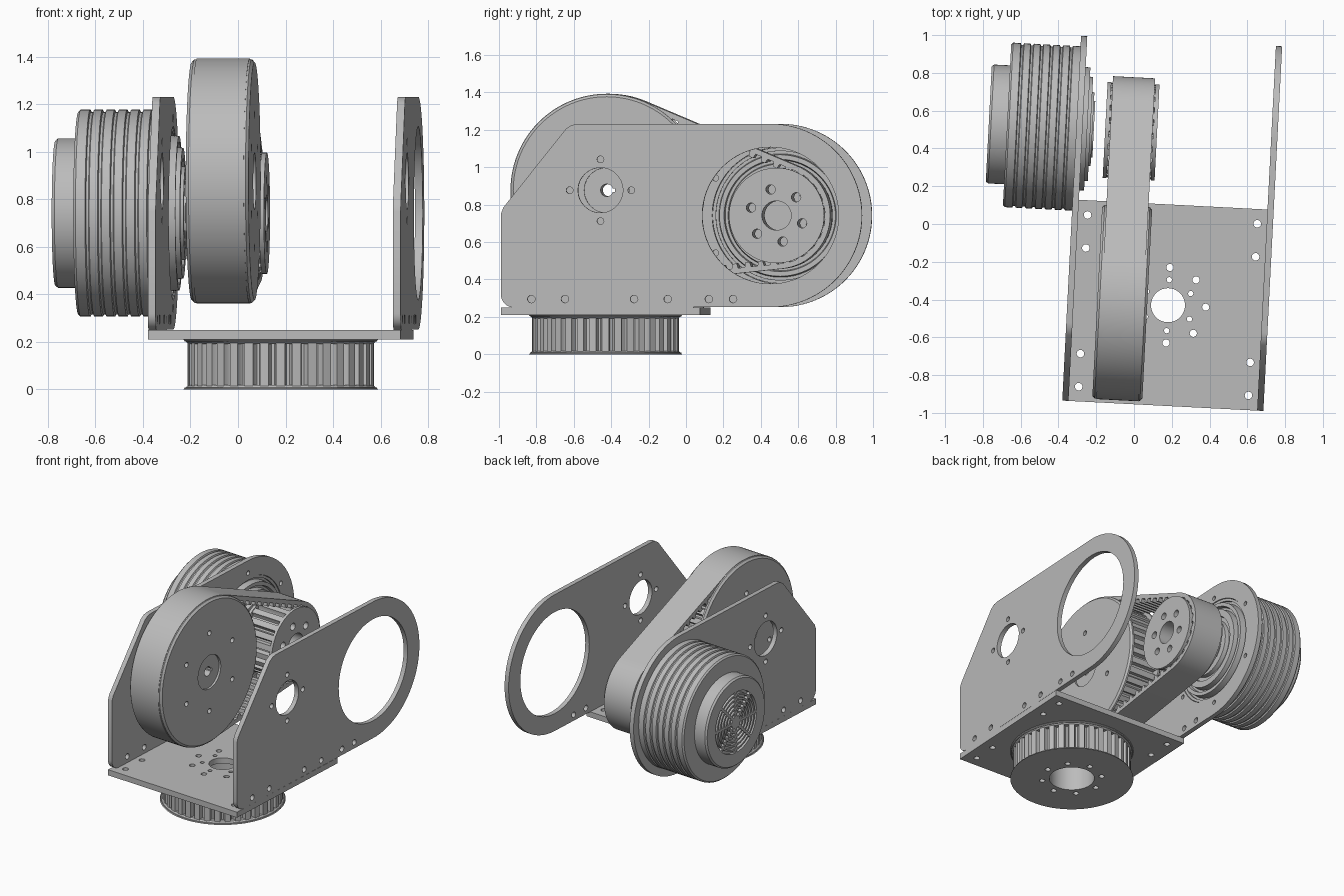
import bpy, bmesh
from math import sin, cos, pi, tau, radians, acos, atan2, hypot
from mathutils import Matrix, Vector

cube = bpy.data.objects.get("Cube")
if cube:
    bpy.data.objects.remove(cube)

grey = bpy.data.materials.new("machined grey")
grey.use_nodes = True
grey.diffuse_color = (0.5, 0.5, 0.5, 1)
grey.node_tree.nodes["Principled BSDF"].inputs["Base Color"].default_value = (0.5, 0.5, 0.5, 1)

# The whole assembly is turned slightly about the vertical axis of the base pulley
PLACE = Matrix.Translation((0.18, -0.43, 0)) @ Matrix.Rotation(radians(-2.95), 4, 'Z')
# Sideways parts: drawn in (y, z), thick along x.  Flat parts: drawn in (x, y), thick along z
SIDE = Matrix(((0, 0, 1, 0), (1, 0, 0, 0), (0, 1, 0, 0), (0, 0, 0, 1)))
FLAT = Matrix.Identity(4)
AXLE = (0.0, 0.877)     # big pulley axis
DRIVE = (0.91, 0.742)   # motor axis


def finish(name, mesh, matrix):
    bm = bmesh.new()
    bm.from_mesh(mesh)
    bmesh.ops.remove_doubles(bm, verts=bm.verts, dist=0.0002)
    bmesh.ops.recalc_face_normals(bm, faces=bm.faces)
    bm.to_mesh(mesh)
    bm.free()
    mesh.transform(PLACE @ matrix)
    mesh.materials.clear()
    mesh.materials.append(grey)
    obj = bpy.data.objects.new(name, mesh)
    bpy.context.collection.objects.link(obj)
    bpy.ops.object.select_all(action='DESELECT')
    obj.select_set(True)
    bpy.context.view_layer.objects.active = obj
    bpy.ops.object.shade_smooth_by_angle()
    return obj


def prism(name, loops, low, high, matrix):
    """Extrude an outline; the further loops are holes."""
    curve = bpy.data.curves.new(name, 'CURVE')
    curve.dimensions, curve.fill_mode = '2D', 'BOTH'
    curve.extrude = (high - low) / 2
    for loop in loops:
        spline = curve.splines.new('POLY')
        spline.points.add(len(loop) - 1)
        for point, (a, b) in zip(spline.points, loop):
            point.co = (a, b, 0, 1)
        spline.use_cyclic_u = True
    temp = bpy.data.objects.new("temp", curve)
    bpy.context.collection.objects.link(temp)
    graph = bpy.context.evaluated_depsgraph_get()
    mesh = bpy.data.meshes.new_from_object(temp.evaluated_get(graph))
    bpy.data.objects.remove(temp)
    return finish(name, mesh, matrix @ Matrix.Translation((0, 0, (low + high) / 2)))


def lathe(name, profile, centre, matrix, n=96):
    """Revolve (radius, height) points about the thickness axis."""
    bm = bmesh.new()
    rings = [[bm.verts.new((centre[0] + r * cos(tau * i / n), centre[1] + r * sin(tau * i / n), h))
              for i in range(n)] for r, h in profile]
    for a, b in zip(rings, rings[1:]):
        for i in range(n):
            j = (i + 1) % n
            bm.faces.new((a[i], a[j], b[j], b[i]))
    mesh = bpy.data.meshes.new(name)
    bm.to_mesh(mesh)
    bm.free()
    return finish(name, mesh, matrix)


def arc(c, r, start, end, n):
    return [(c[0] + r * cos(start + (end - start) * i / n),
             c[1] + r * sin(start + (end - start) * i / n)) for i in range(n + 1)]


def circle(c, r, n=72):
    return arc(c, r, 0, tau, n)[:-1]


def ring_of_holes(c, spread, r, count, start=0.0):
    return [circle(p, r, 16) for p in arc(c, spread, start, start + tau, count)[:-1]]


def gear(c, r, depth, count):
    shape = ((0, 0), (0.3, 0), (0.55, 0), (0.6, 0.7), (0.68, 1), (0.87, 1), (0.95, 0.7))
    return [(c[0] + (r - depth * d) * cos(tau * (k + t) / count),
             c[1] + (r - depth * d) * sin(tau * (k + t) / count))
            for k in range(count) for t, d in shape]


def belt_path(r1, r2):
    """Outline of a belt round both pulleys."""
    dx, dy = DRIVE[0] - AXLE[0], DRIVE[1] - AXLE[1]
    lean, spread = atan2(dy, dx), acos((r1 - r2) / hypot(dx, dy))
    return (arc(AXLE, r1, lean + spread, lean + tau - spread, 64)
            + arc(DRIVE, r2, lean - spread, lean + spread, 40))


def toothed(path, pitch, depth):
    """Walk along a path and add inward teeth at even spacing."""
    pts = [Vector(p) for p in path]
    segs = list(zip(pts, pts[1:] + pts[:1]))
    total = sum((b - a).length for a, b in segs)
    count = round(total / pitch)
    stops = [(total * (k + t) / count, d) for k in range(count)
             for t, d in ((0, 0), (0.25, 0), (0.5, 0), (0.58, depth), (0.92, depth))]
    out, run, i = [], 0.0, 0
    for s, d in stops:
        while i < len(segs) - 1 and run + (segs[i][1] - segs[i][0]).length < s:
            run += (segs[i][1] - segs[i][0]).length
            i += 1
        a, b = segs[i]
        way = (b - a).normalized()
        p = a + way * (s - run) + Vector((-way.y, way.x)) * d
        out.append((p.x, p.y))
    return out


# Base plate with its bolt patterns
O = (0, 0)
E = 0.533
corner_holes = [circle((x, y), 0.02, 16) for x in (-0.45, 0.45) for y in (-0.455, -0.28, 0.28, 0.455)]
hub_holes = ring_of_holes(O, 0.2, 0.019, 8)
prism("base_plate", [[(-E, -E), (E, -E), (E, E), (-E, E)], circle(O, 0.09)] + corner_holes
      + hub_holes + ring_of_holes(O, 0.135, 0.014, 6, pi / 6), 0.21, 0.25, FLAT)

# Toothed base pulley and its flared flanges
prism("base_pulley", [gear(O, 0.393, 0.03, 36), circle(O, 0.15)] + hub_holes, 0.008, 0.202, FLAT)
for name, z, lip in (("base_flange_bottom", 0.0, 0.018), ("base_flange_top", 0.21, 0.192)):
    prism(name, [circle(O, 0.405), circle(O, 0.15)] + hub_holes, min(z, (z + lip) / 2),
          max(z, (z + lip) / 2), FLAT)
    lathe(name + "_rim", [(0.36, z), (0.41, z), (0.39, lip), (0.36, lip), (0.36, z)], O, FLAT)

# Two upright side plates
outline = (arc((-E + 0.07, 0.32), 0.07, pi, 1.5 * pi, 8) + arc(DRIVE, 0.49, -pi / 2, pi / 2, 48)
           + [(-0.12, 1.232), (-0.155, 1.225), (-0.185, 1.205), (-0.52, 0.785), (-E, 0.75)])
plate_holes = [circle(AXLE, 0.12), circle(DRIVE, 0.365)] + ring_of_holes(AXLE, 0.165, 0.018, 4)
plate_holes += [circle((y, 0.295), 0.02, 16) for y in (-0.37, -0.19, 0.18, 0.36, 0.58, 0.71)]
prism("left_side_plate", [outline] + plate_holes, 0.5, E, SIDE)
prism("right_side_plate", [outline] + plate_holes
      + ring_of_holes(DRIVE, 0.4, 0.016, 6, pi / 6), -E, -0.5, SIDE)

# Big driven pulley: toothed core and two flanges, keyed bore
bore = [(AXLE[0] + r * cos(a), AXLE[1] + r * sin(a)) for a, r in
        [(0.3 + (tau - 0.6) * i / 24, 0.033) for i in range(25)] + [(-0.22, 0.046), (0.22, 0.046)]]
face_holes = ring_of_holes(AXLE, 0.28, 0.018, 6, pi / 6)
prism("big_pulley", [gear(AXLE, 0.485, 0.03, 44), bore] + face_holes, -0.36, -0.125, SIDE)
for name, a, b in (("big_flange_left", -0.135, -0.11), ("big_flange_right", -0.35, -0.375)):
    prism(name, [circle(AXLE, 0.5, 96), circle(AXLE, 0.12)] + face_holes, min(a, b), max(a, b), SIDE)
    lathe(name + "_rim", [(0.47, a), (0.513, a), (0.513, (a + b) / 2), (0.5, b), (0.47, b), (0.47, a)],
          AXLE, SIDE)

# Small drive pulley
drive_holes = [circle(DRIVE, 0.078)] + ring_of_holes(DRIVE, 0.143, 0.025, 6, radians(103))
prism("drive_pulley", [gear(DRIVE, 0.25, 0.03, 22)] + drive_holes, -0.36, -0.12, SIDE)
for name, a, b in (("drive_flange_left", -0.125, -0.105), ("drive_flange_right", -0.38, -0.36)):
    prism(name, [circle(DRIVE, 0.255)] + drive_holes, a, b, SIDE)

# Toothed belt
prism("drive_belt", [belt_path(0.516, 0.286), toothed(belt_path(0.487, 0.258), 0.07, 0.025)],
      -0.353, -0.13, SIDE)

# Ribbed motor body, with grooves at regular steps
R = 0.436
body = [(0, -0.9), (R - 0.01, -0.9), (R, -0.89)]
for k in range(6):
    x = -0.85 + 0.052 * k
    body += [(R, x), (R - 0.009, x + 0.004), (R - 0.009, x + 0.014), (R, x + 0.018)]
body += [(R, -0.533), (0.363, -0.533), (0.363, -0.505), (0.345, -0.505), (0.345, -0.52), (0.33, -0.52),
         (0.325, -0.475), (0.3, -0.475), (0.295, -0.5), (0.28, -0.5), (0.275, -0.458), (0.23, -0.458),
         (0.225, -0.475), (0.2, -0.475), (0.195, -0.447), (0.15, -0.447), (0.15, -0.44), (0, -0.44)]
lathe("motor_body", body, DRIVE, SIDE)

# Motor rear cap with a vented grille of curved slots
lathe("motor_cap", [(0, -0.975), (0.29, -0.975), (0.29, -0.997), (0.305, -0.997),
                    (0.315, -0.985), (0.315, -0.895), (0, -0.895)], DRIVE, SIDE)
slots = []
for k in range(6):
    r = 0.045 + 0.031 * k
    for j in range(8):
        gap = 0.008 / r
        a, b = tau * j / 8 + gap, tau * (j + 1) / 8 - gap
        slots.append(arc(DRIVE, r, a, b, 6) + arc(DRIVE, r + 0.018, b, a, 6))
prism("motor_grille", [circle(DRIVE, 0.292)] + slots, -0.997, -0.974, SIDE)
